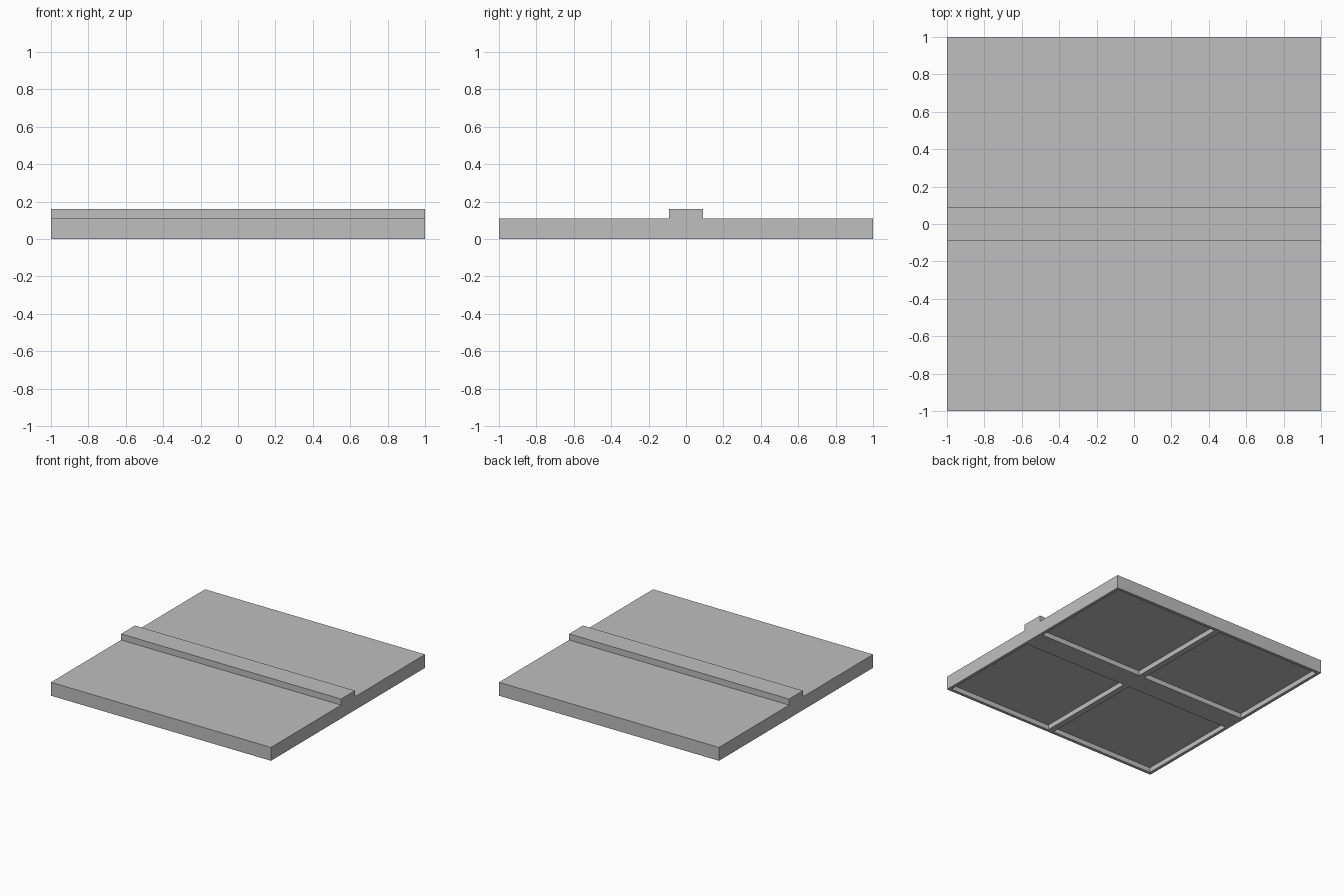
import bpy
import bmesh

cube = bpy.data.objects.get("Cube")
if cube:
    bpy.data.objects.remove(cube, do_unlink=True)

GREY = (0.52, 0.52, 0.52, 1.0)
grey = bpy.data.materials.new("plain grey")
grey.use_nodes = True
grey.diffuse_color = GREY
grey.node_tree.nodes["Principled BSDF"].inputs["Base Color"].default_value = GREY

HALF = 1.0          # half the side of the square slab
SLAB_TOP = 0.11
RIDGE_TOP = 0.16
RIDGE = 0.09        # half width of the ridge and the wide rib below it
RIB = 0.025         # rim width and half width of the narrow rib
DEPTH = 0.04        # depth of the pockets underneath

# Slab and ridge: one stepped profile swept along x
profile = [(-HALF, 0), (HALF, 0), (HALF, SLAB_TOP), (RIDGE, SLAB_TOP),
           (RIDGE, RIDGE_TOP), (-RIDGE, RIDGE_TOP),
           (-RIDGE, SLAB_TOP), (-HALF, SLAB_TOP)]
bm = bmesh.new()
end = bm.faces.new([bm.verts.new((-HALF, y, z)) for y, z in profile])
swept = bmesh.ops.extrude_face_region(bm, geom=[end], use_keep_orig=True)
verts = [v for v in swept["geom"] if isinstance(v, bmesh.types.BMVert)]
bmesh.ops.translate(bm, verts=verts, vec=(2 * HALF, 0, 0))
bmesh.ops.recalc_face_normals(bm, faces=bm.faces)
mesh = bpy.data.meshes.new("ridged_slab")
bm.to_mesh(mesh)
bm.free()
mesh.materials.append(grey)
slab = bpy.data.objects.new("ridged_slab", mesh)
bpy.context.collection.objects.link(slab)

# Four pockets underneath, leaving a rim and two crossing ribs
size_x = HALF - 2 * RIB
size_y = HALF - RIB - RIDGE
bm = bmesh.new()
for sx in (-1, 1):
    for sy in (-1, 1):
        block = bmesh.ops.create_cube(bm, size=1)["verts"]
        bmesh.ops.scale(bm, verts=block, vec=(size_x, size_y, 2 * DEPTH))
        bmesh.ops.translate(bm, verts=block, vec=(
            sx * HALF / 2, sy * (RIDGE + size_y / 2), 0))
mesh = bpy.data.meshes.new("pocket_cutter")
bm.to_mesh(mesh)
bm.free()
mesh.materials.append(grey)
cutter = bpy.data.objects.new("pocket_cutter", mesh)
bpy.context.collection.objects.link(cutter)
cutter.hide_render = True
cutter.hide_viewport = True
cutter.display_type = 'WIRE'

cut = slab.modifiers.new("pockets", 'BOOLEAN')
cut.operation = 'DIFFERENCE'
cut.solver = 'EXACT'
cut.object = cutter
